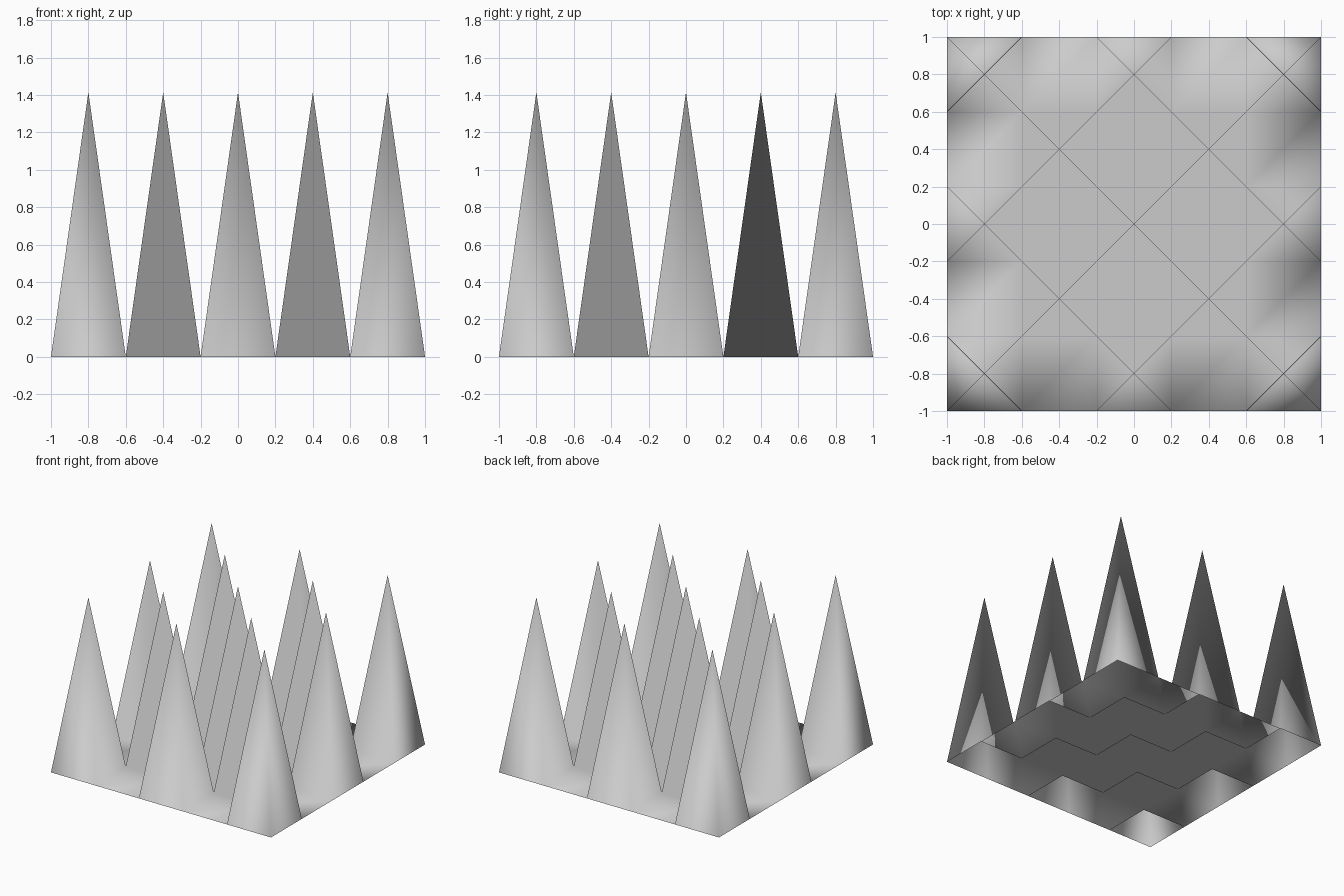
import bpy, bmesh

if "Cube" in bpy.data.objects:
    bpy.data.objects.remove(bpy.data.objects["Cube"])

CELLS = 5        # cells per side
HEIGHT = 1.414   # spike height


def is_spike(face):
    # checkerboard choice, corners included
    c = face.calc_center_median()
    i = round((c.x + 0.8) / 0.4)
    j = round((c.y + 0.8) / 0.4)
    return (i + j) % 2 == 0


# Open sheet: flat cells alternate with hollow four-sided spikes
bm = bmesh.new()
bmesh.ops.create_grid(bm, x_segments=CELLS, y_segments=CELLS, size=1.0)
spikes = bmesh.ops.poke(bm, faces=[f for f in bm.faces if is_spike(f)])
for apex in spikes["verts"]:
    apex.co.z = HEIGHT

# Smooth shading over the whole sheet
for f in bm.faces:
    f.smooth = True

mesh = bpy.data.meshes.new("spike_floor")
bm.to_mesh(mesh)
bm.free()
obj = bpy.data.objects.new("spike_floor", mesh)
bpy.context.collection.objects.link(obj)
